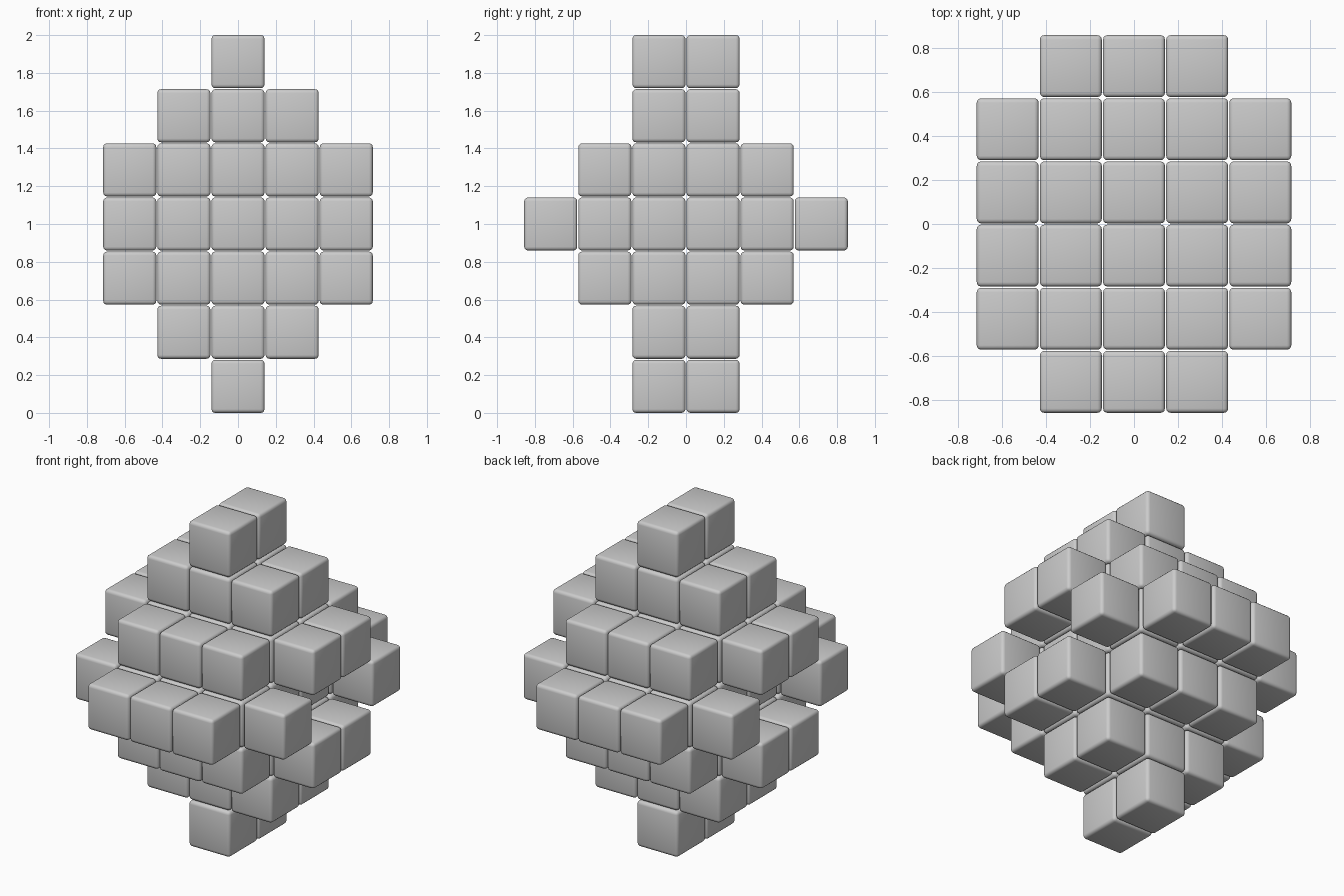
import bpy
import bmesh

default = bpy.data.objects.get("Cube")
if default:
    bpy.data.objects.remove(default, do_unlink=True)

PITCH = 0.2865   # spacing of the blocks
SIZE = 0.281     # edge of one block
ROUND = 0.02     # edge rounding

grey = bpy.data.materials.new("light_grey")
grey.use_nodes = True
colour = (0.6, 0.6, 0.6, 1.0)
grey.diffuse_color = colour
grey.node_tree.nodes["Principled BSDF"].inputs["Base Color"].default_value = colour

# One rounded block, shared by every position
block_mesh = bpy.data.meshes.new("rounded_block")
bm = bmesh.new()
bmesh.ops.create_cube(bm, size=SIZE)
bmesh.ops.bevel(bm, geom=bm.edges[:], offset=ROUND, segments=3,
                profile=0.5, affect='EDGES')
for face in bm.faces:
    face.smooth = True
bm.to_mesh(block_mesh)
bm.free()
block_mesh.materials.append(grey)


def filled(x, y, z):
    """Stepped diamond, with the side notches left open."""
    x, y, z = abs(x), abs(y), abs(z)
    if z == 3:
        return x == 0 and y < 1
    if x == 2:
        # side blocks: outer pair in the middle layer, inner pair next to it
        return (z == 0 and y == 1.5) or (z == 1 and y == 0.5)
    return y <= 2.5 - z


# Place the blocks layer by layer
for z in range(-3, 4):
    for x in range(-2, 3):
        for row in range(6):
            y = row - 2.5
            if filled(x, y, z):
                block = bpy.data.objects.new("block", block_mesh)
                block.location = (x * PITCH, y * PITCH, 1 + z * PITCH)
                bpy.context.collection.objects.link(block)
